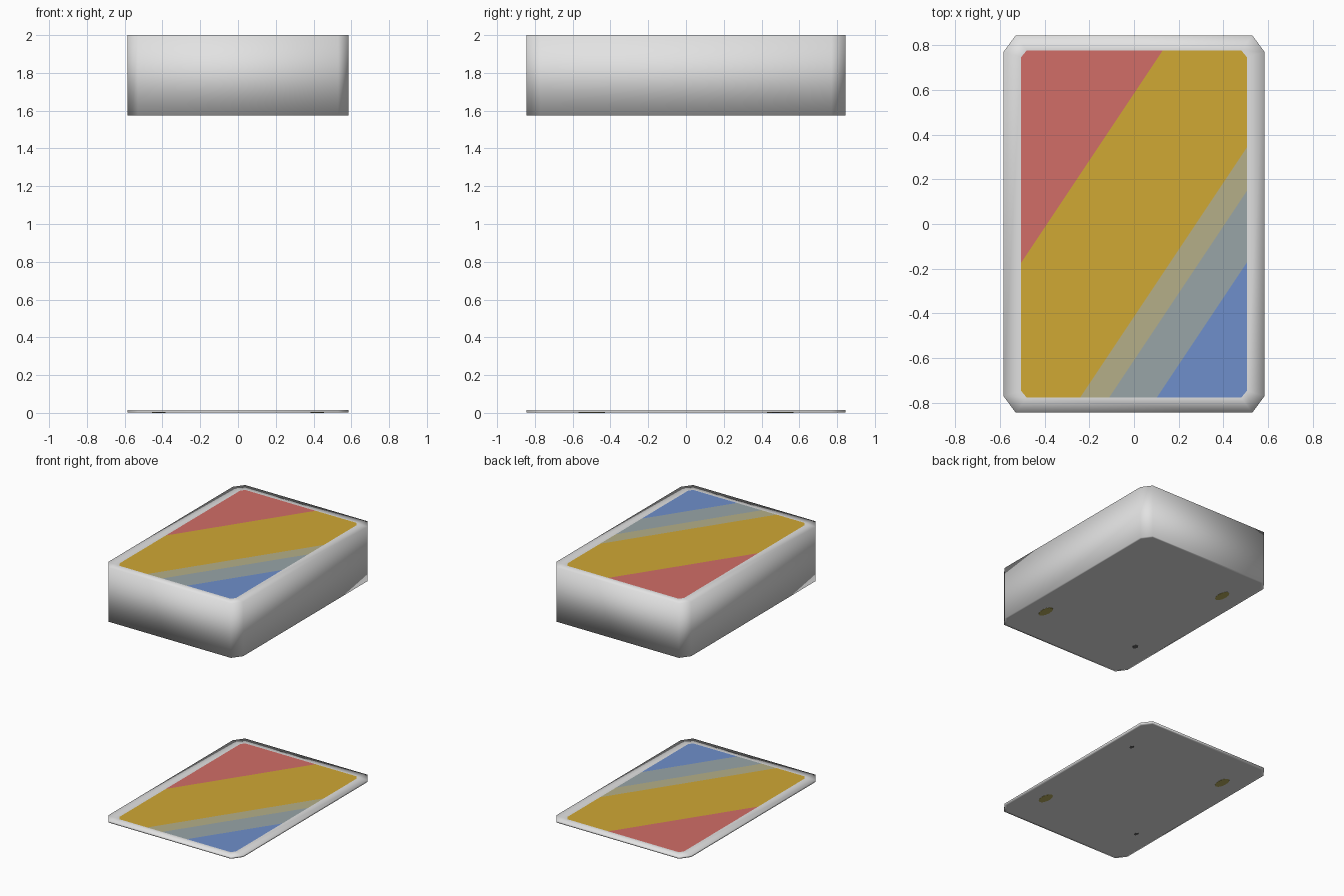
import bpy, bmesh, math
from mathutils import Vector

if "Cube" in bpy.data.objects:
    bpy.data.objects.remove(bpy.data.objects["Cube"])


def material(name, rgb):
    m = bpy.data.materials.new(name)
    lin = [((c / 255 + 0.055) / 1.055) ** 2.4 for c in rgb]
    m.diffuse_color = (*lin, 1)
    m.use_nodes = True
    m.node_tree.nodes["Principled BSDF"].inputs["Base Color"].default_value = m.diffuse_color
    return m


WHITE = material("white", (226, 226, 226))
RED = material("red", (209, 109, 103))
YELLOW = material("golden yellow", (208, 168, 52))
TAN = material("tan", (181, 175, 136))
GREY_BLUE = material("grey blue", (152, 165, 167))
BLUE = material("blue", (110, 143, 203))
OLIVE = material("olive", (185, 175, 95))
DARK = material("dark grey", (100, 100, 100))

# Diagonal stripe borders on the face: y = SLOPE * x + c
SLOPE = 1.5
BORDERS = [0.585, -0.415, -0.61, -0.93]


def outline(hx, hy, cx, cy):
    """Rectangle with cut corners, counter-clockwise."""
    return [(hx, -hy + cy), (hx, hy - cy), (hx - cx, hy), (-hx + cx, hy),
            (-hx, hy - cy), (-hx, -hy + cy), (-hx + cx, -hy), (hx - cx, -hy)]


def card_block(name, z0, z1):
    """Smooth-shaded block of card with a striped, inset top."""
    outer = outline(0.585, 0.845, 0.055, 0.075)
    under = outline(0.565, 0.825, 0.05, 0.07)
    panel = outline(0.505, 0.778, 0.025, 0.03)
    bm = bmesh.new()
    rings = [[bm.verts.new((x, y, z)) for x, y in pts]
             for pts, z in ((under, z0), (outer, z0), (outer, z1), (panel, z1))]
    for a, b in zip(rings, rings[1:]):
        for i in range(8):
            j = (i + 1) % 8
            bm.faces.new((a[i], a[j], b[j], b[i]))
    bm.faces.new(rings[0][::-1])
    panel_faces = [bm.faces.new(rings[3])]

    # Cut the top panel along the stripe borders
    normal = Vector((-SLOPE, 1, 0)).normalized()
    for c in BORDERS:
        edges = {e for f in panel_faces for e in f.edges}
        verts = {v for f in panel_faces for v in f.verts}
        bmesh.ops.bisect_plane(bm, geom=panel_faces + list(edges) + list(verts),
                               plane_co=(0, c, z1), plane_no=normal)
        panel_faces = [f for f in bm.faces
                       if all(v.co.z > z1 - 1e-5 and abs(v.co.x) < 0.506
                              and abs(v.co.y) < 0.779 for v in f.verts)]

    # Stripe colour follows the position across the diagonal
    for f in panel_faces:
        p = f.calc_center_median()
        f.material_index = 1 + sum(p.y - SLOPE * p.x < c for c in BORDERS)
    for f in bm.faces:
        f.smooth = True
    bm.normal_update()
    me = bpy.data.meshes.new(name)
    bm.to_mesh(me)
    bm.free()
    for m in (WHITE, RED, YELLOW, TAN, GREY_BLUE, BLUE):
        me.materials.append(m)
    ob = bpy.data.objects.new(name, me)
    bpy.context.collection.objects.link(ob)


def mark(name, x, y, z, rx, ry, mat):
    """Thin oval plate printed on the underside."""
    bpy.ops.mesh.primitive_cylinder_add(vertices=12, radius=1, depth=1, location=(x, y, z))
    ob = bpy.context.object
    ob.name = name
    ob.scale = (rx, ry, 0.003)
    ob.data.materials.append(mat)


# Thick deck above, single card below
card_block("card_deck", 1.575, 2.0)
card_block("single_card", 0.002, 0.015)

# Corner marks on both undersides
for label, z in (("deck", 1.575), ("card", 0.0021)):
    for s in (1, -1):
        mark(label + "_oval_mark", 0.42 * s, -0.5 * s, z, 0.035, 0.07, OLIVE)
mark("deck_dot_mark", -0.41, -0.475, 1.575, 0.02, 0.025, DARK)
for s in (1, -1):
    mark("card_dot_mark", 0.42 * s, 0.475 * s, 0.0021, 0.014, 0.02, DARK)
